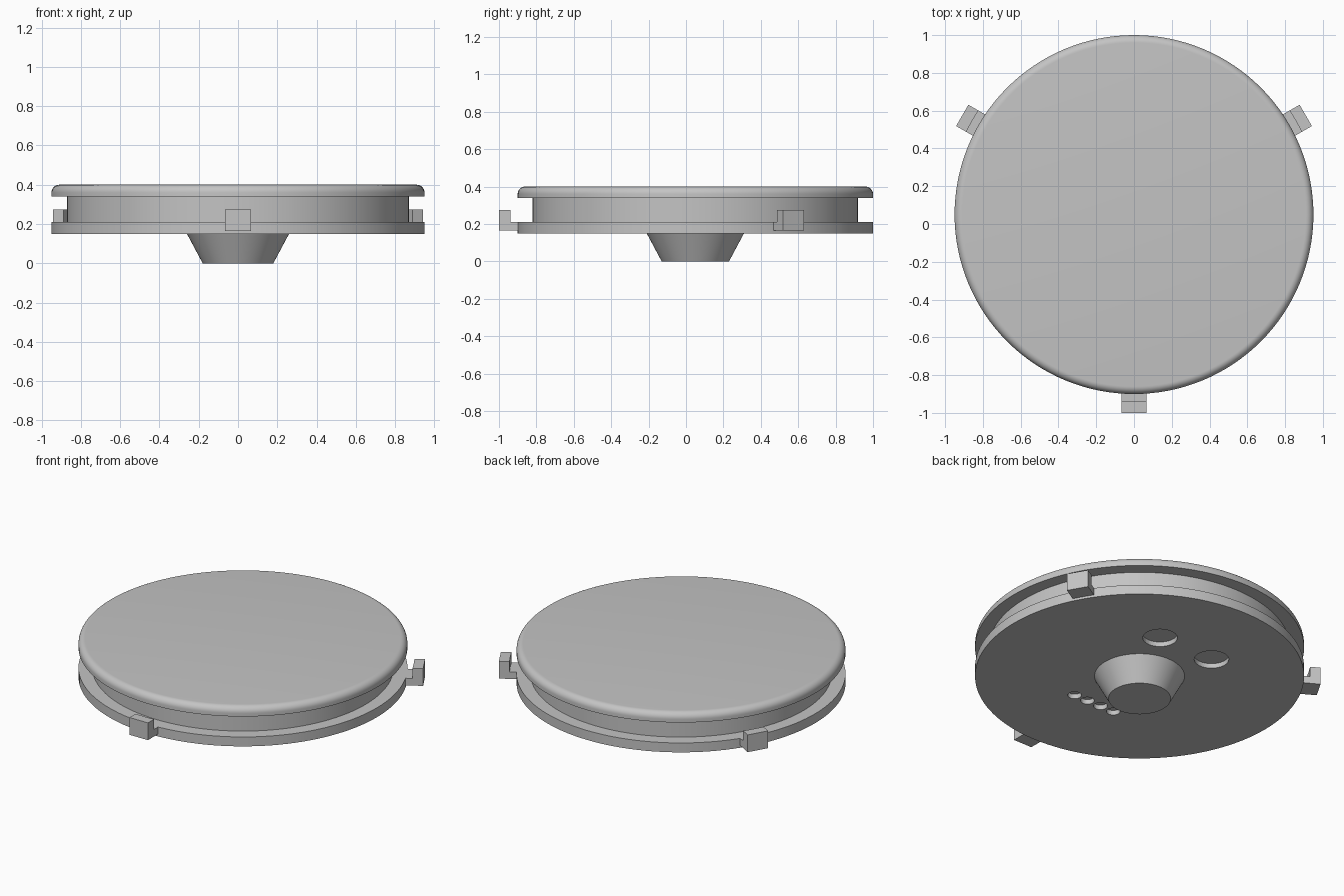
import bpy, bmesh, math
from mathutils import Matrix, Vector

old = bpy.data.objects.get("Cube")
if old:
    bpy.data.objects.remove(old, do_unlink=True)

CENTRE = Vector((0, 0.05, 0))
SEGMENTS = 128

grey = bpy.data.materials.new("plain grey")
grey.use_nodes = True
grey.diffuse_color = (0.55, 0.55, 0.55, 1)
grey.node_tree.nodes["Principled BSDF"].inputs["Base Color"].default_value = grey.diffuse_color


def make_object(name, bm, smooth=True):
    bmesh.ops.recalc_face_normals(bm, faces=bm.faces)
    mesh = bpy.data.meshes.new(name)
    bm.to_mesh(mesh)
    bm.free()
    mesh.materials.append(grey)
    obj = bpy.data.objects.new(name, mesh)
    obj.location = CENTRE
    bpy.context.collection.objects.link(obj)
    if smooth:
        shade(obj)
    return obj


def shade(obj):
    bpy.ops.object.select_all(action="DESELECT")
    obj.select_set(True)
    bpy.context.view_layer.objects.active = obj
    bpy.ops.object.shade_smooth_by_angle(angle=math.radians(30))


def lathe(name, profile):
    """Closed solid of revolution from (radius, height) points, bottom to top."""
    bm = bmesh.new()
    rings = []
    for r, z in profile:
        rings.append([bm.verts.new((r * math.cos(a), r * math.sin(a), z))
                      for a in (math.tau * i / SEGMENTS for i in range(SEGMENTS))])
    for low, high in zip(rings, rings[1:]):
        for i in range(SEGMENTS):
            j = (i + 1) % SEGMENTS
            bm.faces.new((low[i], low[j], high[j], high[i]))
    bm.faces.new(rings[0][::-1])
    bm.faces.new(rings[-1])
    return make_object(name, bm)


# Grooved disc with a rounded top edge
FILLET = 0.04
edge = [(0.95 - FILLET + FILLET * math.cos(a), 0.40 - FILLET + FILLET * math.sin(a))
        for a in (math.pi / 2 * i / 8 for i in range(9))]
body = lathe("grooved_disc", [(0.95, 0.15), (0.95, 0.21), (0.87, 0.21),
                              (0.87, 0.34), (0.95, 0.34)] + edge)

# Tapered foot underneath
lathe("tapered_foot", [(0.18, 0), (0.26, 0.15)])

# Shallow round recesses in the underside: two large, four small in a row
recesses = [(s * 0.194, 0.415, 0.10) for s in (-1, 1)]
recesses += [(x, -0.41, 0.04) for x in (-0.146, -0.049, 0.049, 0.146)]
bm = bmesh.new()
for x, y, r in recesses:
    bmesh.ops.create_cone(bm, cap_ends=True, segments=48, radius1=r, radius2=r,
                          depth=0.06, matrix=Matrix.Translation((x, y, 0.15)))
cutter = make_object("recess_cutter", bm, smooth=False)
cutter.hide_render = True
cutter.display_type = "WIRE"

cut = body.modifiers.new("recesses", "BOOLEAN")
cut.operation = "DIFFERENCE"
cut.solver = "EXACT"
cut.object = cutter
bpy.context.view_layer.objects.active = body
bpy.ops.object.modifier_apply(modifier=cut.name)
bpy.data.objects.remove(cutter, do_unlink=True)
shade(body)


# Stepped lugs around the rim, with inner faces curved to follow the disc
def lug(name, angle, half_width=0.065, slices=8):
    bm = bmesh.new()
    spin = Matrix.Rotation(math.radians(angle), 4, "Z")
    sections = []
    for i in range(slices + 1):
        t = half_width * (2 * i / slices - 1)
        inner = math.sqrt(0.945 ** 2 - t * t)
        step = math.sqrt(0.99 ** 2 - t * t)
        profile = [(inner, 0.165), (1.05, 0.165), (1.05, 0.275),
                   (step, 0.275), (step, 0.21), (inner, 0.21)]
        sections.append([bm.verts.new(spin @ Vector((r, t, z))) for r, z in profile])
    for a, b in zip(sections, sections[1:]):
        for k in range(len(a)):
            n = (k + 1) % len(a)
            bm.faces.new((a[k], a[n], b[n], b[k]))
    bm.faces.new(sections[0][::-1])
    bm.faces.new(sections[-1])
    make_object(name, bm)


for name, angle in (("front_lug", -90), ("back_left_lug", 30), ("back_right_lug", 150)):
    lug(name, angle)
